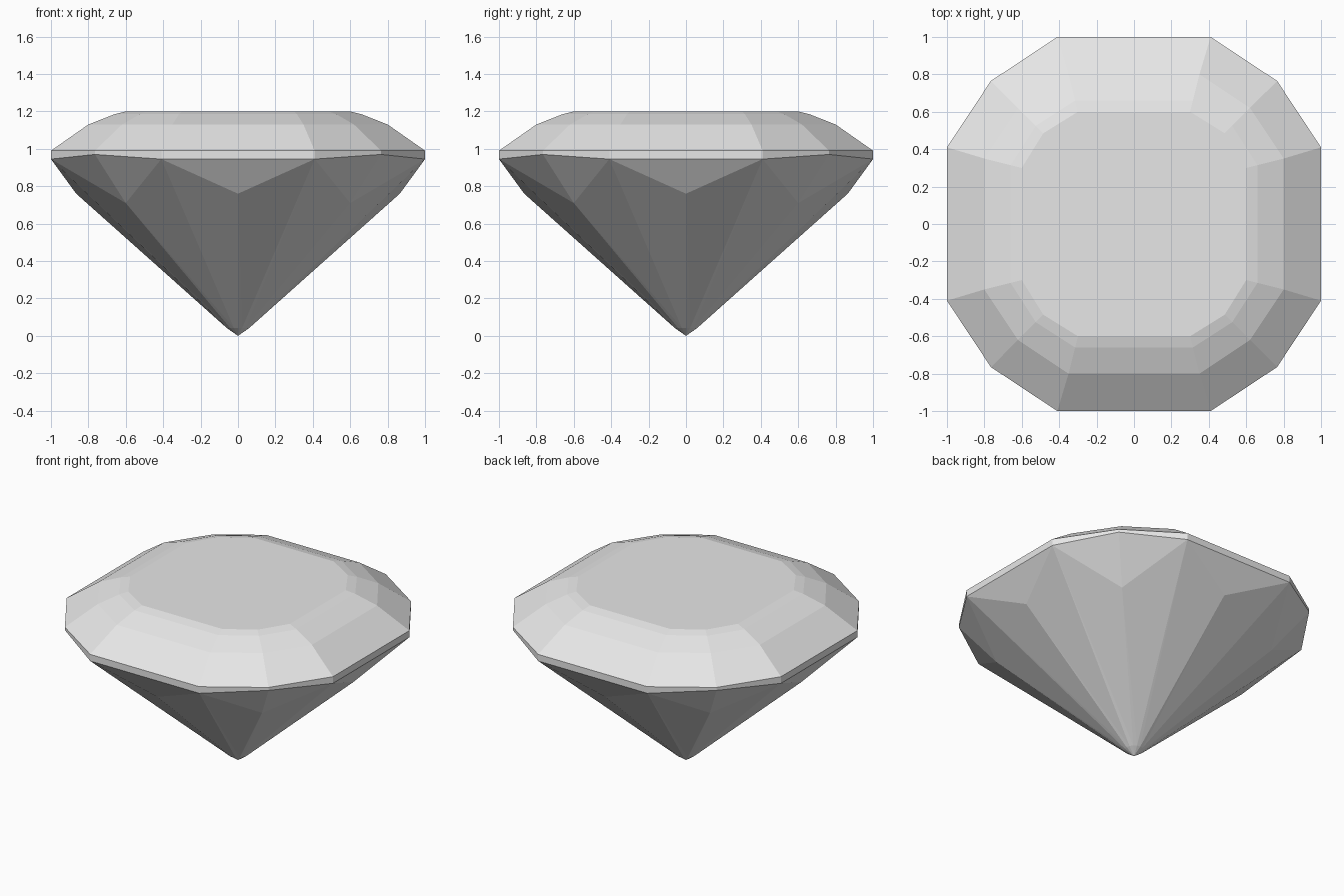
import bpy
import bmesh

cube = bpy.data.objects.get("Cube")
if cube:
    bpy.data.objects.remove(cube, do_unlink=True)

gem_grey = bpy.data.materials.new("gem grey")
gem_grey.use_nodes = True
gem_grey.diffuse_color = (0.8, 0.8, 0.8, 1)
gem_grey.node_tree.nodes["Principled BSDF"].inputs["Base Color"].default_value = (0.8, 0.8, 0.8, 1)

bm = bmesh.new()


def quarter_turns(points):
    """Repeat the points of one quarter four times around z."""
    ring = []
    for _ in range(4):
        ring += [bm.verts.new(p) for p in points]
        points = [(-y, x, z) for x, y, z in points]
    return ring


def outline(side, half_edge, corner, z, corner_z=None):
    """Twelve-sided cushion: a long flat side and a two-edged corner per quarter."""
    return quarter_turns([(side, half_edge, z),
                          (corner, corner, z if corner_z is None else corner_z),
                          (half_edge, side, z)])


def bridge(lower, upper):
    n = len(lower)
    for i in range(n):
        j = (i + 1) % n
        bm.faces.new((lower[i], lower[j], upper[j], upper[i]))


# Girdle, stepped crown and flat table
girdle_low = outline(1.0, 0.41, 0.765, 0.945, 0.97)
rings = [girdle_low,
         outline(1.0, 0.41, 0.765, 0.99),
         outline(0.8, 0.35, 0.62, 1.13),
         outline(0.66, 0.315, 0.525, 1.185),
         outline(0.6, 0.3, 0.485, 1.2)]
for lower, upper in zip(rings, rings[1:]):
    bridge(lower, upper)
bm.faces.new(rings[-1])

# Pavilion: points below the sides and corners, and a tiny ring around the tip
side_points = quarter_turns([(0.865, 0, 0.76)])
corner_points = quarter_turns([(0.6, 0.6, 0.71)])
tip_ring = quarter_turns([(0.06, 0, 0.042), (0.055, 0.022, 0.042),
                          (0.042, 0.042, 0.042), (0.022, 0.055, 0.042)])
tip = bm.verts.new((0, 0, 0))

for q in range(4):
    a, corner, b = girdle_low[3 * q:3 * q + 3]
    before = girdle_low[3 * q - 1]
    side, next_side = side_points[q], side_points[(q + 1) % 4]
    low = corner_points[q]
    t = [tip_ring[(4 * q + k) % 16] for k in range(5)]
    # Small upper facets
    bm.faces.new((before, a, side))
    bm.faces.new((a, corner, low))
    bm.faces.new((corner, b, low))
    # Long facets running down to the tip
    for k, (p, r) in enumerate(((side, a), (a, low), (low, b), (b, next_side))):
        bm.faces.new((p, r, t[k + 1]))
        bm.faces.new((p, t[k + 1], t[k]))
        bm.faces.new((t[k], t[k + 1], tip))

bmesh.ops.recalc_face_normals(bm, faces=bm.faces)
mesh = bpy.data.meshes.new("cut_gem")
bm.to_mesh(mesh)
bm.free()
mesh.materials.append(gem_grey)
bpy.context.collection.objects.link(bpy.data.objects.new("cut_gem", mesh))
